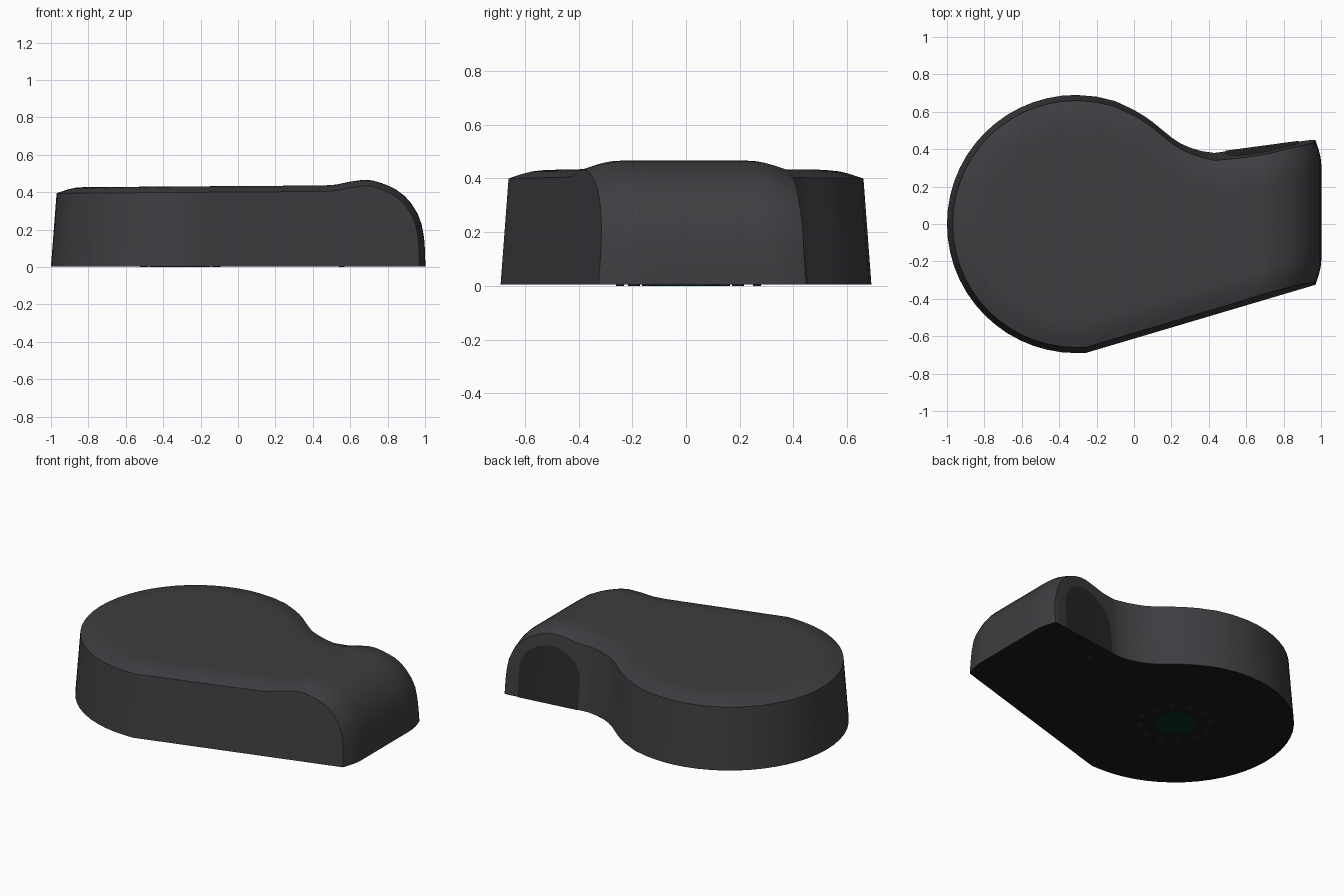
import bpy, bmesh, math

if "Cube" in bpy.data.objects:
    bpy.data.objects.remove(bpy.data.objects["Cube"])

def material(name, col):
    m = bpy.data.materials.new(name)
    m.diffuse_color = (*col, 1)
    m.use_nodes = True
    m.node_tree.nodes["Principled BSDF"].inputs["Base Color"].default_value = m.diffuse_color
    return m

SHELL = material("dark grey shell", (0.048, 0.047, 0.053))
BASE = material("black base", (0.011, 0.011, 0.011))
CHARCOAL = material("charcoal", (0.022, 0.022, 0.021))
GREEN = material("dark green", (0.002, 0.034, 0.013))

CX, R, LIFT = -0.31, 0.69, 0.004

def lerp(table, x):
    for (x0, y0), (x1, y1) in zip(table, table[1:]):
        if x <= x1:
            return y0 + (y1 - y0) * (x - x0) / (x1 - x0)
    return table[-1][1]

BACK = [(CX, .69), (-.2, .681), (-.1, .657), (0, .61), (.05, .58), (.1, .545), (.15, .504), (.2, .463),
        (.25, .43), (.3, .408), (.36, .39), (.43, .38), (.95, .45), (.97, .448)]
FRONT = [(CX, -.69), (-.26, -.69), (.97, -.325)]
# Height of the rim along the tail
RIM = [(-1, .39), (.46, .40), (.53, .405), (.6, .42), (.67, .43), (.71, .428), (.75, .417), (.79, .402),
       (.83, .382), (.87, .352), (.9, .318), (.93, .27), (.95, .22), (.963, .15), (.968, .08), (.97, 0)]

def wall(x):
    """Front and back base points and rim points at station x."""
    z = lerp(RIM, x)
    if x < CX:
        h = math.sqrt(max(0, R * R - (x - CX) ** 2))
        k = (R - .03) / R
        tx = CX + (x - CX) * k
        return (x, -h, 0), (x, h, 0), (tx, -h * k, z), (tx, h * k, z)
    f, b, i = lerp(FRONT, x), lerp(BACK, x), .075 * z
    # The back wall leans in a little more beside the arch
    j = i + .015 * max(0, 1 - ((x - .58) / .25) ** 2)
    return (x, f, 0), (x, b, 0), (x, f + i, z), (x, b - j, z)

def make(name, bm, mats, smooth=True):
    me = bpy.data.meshes.new(name)
    bm.to_mesh(me)
    bm.free()
    for m in mats:
        me.materials.append(m)
    ob = bpy.data.objects.new(name, me)
    bpy.context.collection.objects.link(ob)
    if smooth:
        bpy.context.view_layer.objects.active = ob
        ob.select_set(True)
        bpy.ops.object.shade_smooth_by_angle(angle=math.radians(35))
        ob.select_set(False)
    return ob

# Body: loft of sections from the round end to the curled tail
xs = [CX - R * math.cos(math.pi / 2 * i / 14) for i in range(15)]
xs += [-.26] + [p[0] for p in BACK[1:12]] + [p[0] for p in RIM[1:]]
xs = sorted(set(round(x, 4) for x in xs))
N = 24
bm = bmesh.new()
rows = []
for x in xs:
    b0, b1, t0, t1 = wall(x)
    slope = (0, 1)
    if x > .46:
        i = max(k for k in range(len(RIM)) if RIM[k][0] <= x + 1e-4)
        p, q = RIM[i - 1], RIM[min(i + 1, len(RIM) - 1)]
        dx, dz = q[0] - p[0], q[1] - p[1]
        l = math.hypot(dx, dz)
        slope = (-dz / l, dx / l)
    if x >= .9699:
        slope = (1, 0)
    top = []
    for k in range(N + 1):
        s = (1 - math.cos(math.pi * k / N)) / 2
        y = t0[1] + (t1[1] - t0[1]) * s
        d = min(y - t0[1], t1[1] - y)
        if x < CX:
            d = R - .03 - math.hypot(t0[0] - CX, y)
        c = .032 * math.sin(math.pi / 2 * min(1, max(0, d) / .14))
        top.append(bm.verts.new((t0[0] + c * slope[0], y, t0[2] + c * slope[1])))
    rows.append([bm.verts.new(b0)] + top + [bm.verts.new(b1)])
for a, b in zip(rows, rows[1:]):
    n = len(a)
    for k in range(n):
        f = bm.faces.new((a[k], a[(k + 1) % n], b[(k + 1) % n], b[k]))
        f.material_index = 1 if k == n - 1 else 0
end = bm.faces.new(rows[-1])
end.material_index = 1
bmesh.ops.remove_doubles(bm, verts=bm.verts, dist=1e-4)
bmesh.ops.recalc_face_normals(bm, faces=bm.faces)
body = make("body", bm, [SHELL, BASE])
body.location.z = LIFT

# Arched dark panel on the back wall of the tail
bm = bmesh.new()
prev = None
for i in range(25):
    u = -math.cos(math.pi * i / 24)
    x = .685 + .195 * u
    z = .17 + .185 * math.sqrt(max(0, 1 - u * u))
    _, b, _, t = wall(x)
    k = z / t[2]
    pair = (bm.verts.new((x, b[1] + .004, LIFT)),
            bm.verts.new((x, b[1] + (t[1] - b[1]) * k + .004, z + LIFT)))
    if prev:
        bm.faces.new((prev[0], prev[1], pair[1], pair[0]))
    prev = pair
make("arch_panel", bm, [CHARCOAL], False)

# Underside discs
def disc(name, x, y, r, mat, n=16):
    bm = bmesh.new()
    bmesh.ops.create_cone(bm, cap_ends=True, segments=n, radius1=r, radius2=r, depth=.005)
    make(name, bm, [mat], False).location = (x, y, .0025)

disc("sensor_window", CX, 0, .12, GREEN, 32)
for i in range(12):
    a = math.radians(15 + 30 * i)
    disc(f"ring_dot_{i + 1}", CX + .2 * math.cos(a), .2 * math.sin(a), .022, CHARCOAL)
for i, y in enumerate((-.245, .265)):
    disc(f"screw_{i + 1}", .555, y, .015, CHARCOAL)
